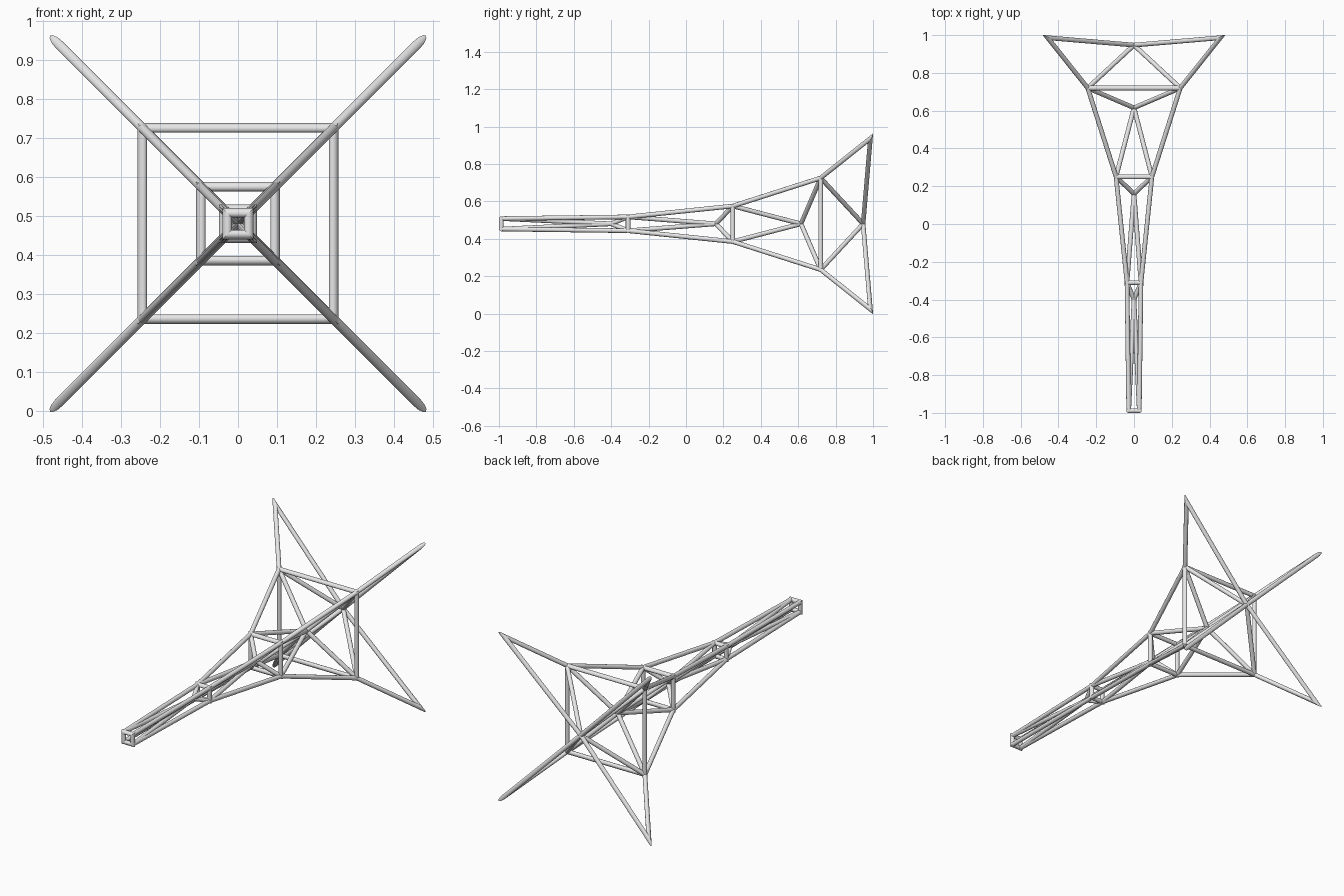
import bpy
import bmesh
from mathutils import Vector, Matrix

cube = bpy.data.objects.get("Cube")
if cube:
    bpy.data.objects.remove(cube, do_unlink=True)

RADIUS = 0.0122
SIDES = 12
MID_Z = 0.48

metal = bpy.data.materials.new("light_grey_metal")
metal.use_nodes = True
GREY = (0.8, 0.8, 0.8, 1)
metal.diffuse_color = GREY
metal.node_tree.nodes["Principled BSDF"].inputs["Base Color"].default_value = GREY


def square(y, half):
    """Four corners of a square frame across the y axis."""
    return [Vector((sx * half, y, MID_Z + sz * half))
            for sx, sz in ((-1, -1), (1, -1), (1, 1), (-1, 1))]


def hub(y):
    return Vector((0, y, MID_Z))


def tubes(name, runs):
    """One object of round tubes; each run is start, end and the mitre
    plane normals at the start and the end (None for a straight cut)."""
    bm = bmesh.new()
    for a, b, cut_a, cut_b in runs:
        d = b - a
        mid = (a + b) / 2
        turn = d.to_track_quat('Z', 'Y').to_matrix().to_4x4()
        made = bmesh.ops.create_cone(
            bm, cap_ends=True, segments=SIDES, radius1=RADIUS, radius2=RADIUS,
            depth=d.length, matrix=Matrix.Translation(mid) @ turn)
        # Slide the end rings along the tube onto their mitre planes
        for v in made["verts"]:
            end, cut = (b, cut_b) if (v.co - mid).dot(d) > 0 else (a, cut_a)
            if cut:
                v.co += d * ((end - v.co).dot(cut) / d.dot(cut))
    for f in bm.faces:
        f.smooth = len(f.verts) == 4
    mesh = bpy.data.meshes.new(name)
    bm.to_mesh(mesh)
    bm.free()
    mesh.materials.append(metal)
    bpy.context.collection.objects.link(bpy.data.objects.new(name, mesh))


# Square sections from the narrow nose to the spread tips, and the hubs between
nose = square(-0.988, 0.028)
neck = square(-0.31, 0.037)
waist = square(0.25, 0.095)
tail = square(0.72, 0.245)
tips = square(0.986, 0.457)
sections = [nose, neck, waist, tail, tips]
hubs = [hub(y) for y in (-0.40, 0.16, 0.615, 0.947)]

# Square frames with mitred corners
for name, s in zip(("nose", "neck", "waist", "tail"), sections):
    cuts = [s[(i + 1) % 4] - s[i - 1] for i in range(4)]
    tubes(name + "_frame", [(s[i], s[(i + 1) % 4], cuts[i], cuts[(i + 1) % 4])
                            for i in range(4)])

# Long corner rails and the braces meeting at each hub
bays = ("front", "middle", "rear", "fin")
for name, s, t, h in zip(bays, sections, sections[1:], hubs):
    # Rail and brace are mitred together into a point at the free tips
    points = [(q - p).normalized() - (q - h).normalized() if t is tips else None
              for p, q in zip(s, t)]
    tubes(name + "_rails", [(p, q, None, c) for p, q, c in zip(s, t, points)])
    tubes(name + "_braces", [(h, p, None, None) for p in s]
          + [(h, q, None, c) for q, c in zip(t, points)])
